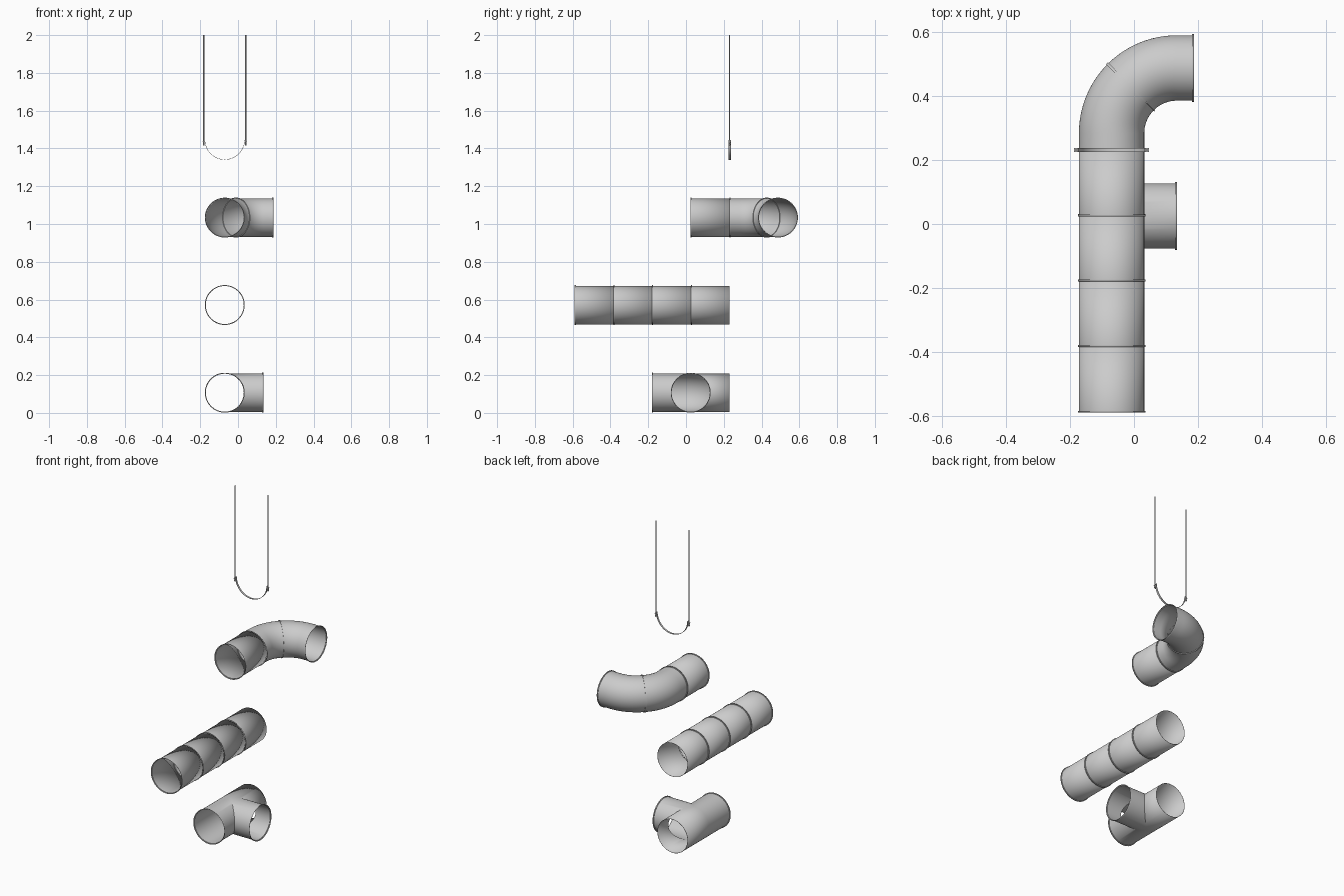
import bpy, bmesh, math
from mathutils import Vector

if "Cube" in bpy.data.objects:
    bpy.data.objects.remove(bpy.data.objects["Cube"])

N = 64                 # sides of each duct
R, RIM, W = 0.102, 0.1055, 0.006
CX = -0.07             # shared duct axis
Z_TEE, Z_RUN, Z_BEND = 0.107, 0.571, 1.034
HY, HZ = 0.231, 1.446  # hanger position


def finish(name, bm, wall=0.0):
    bmesh.ops.remove_doubles(bm, verts=bm.verts, dist=1e-5)
    bmesh.ops.recalc_face_normals(bm, faces=bm.faces)
    me = bpy.data.meshes.new(name)
    bm.to_mesh(me)
    bm.free()
    ob = bpy.data.objects.new(name, me)
    bpy.context.collection.objects.link(ob)
    bpy.ops.object.select_all(action='DESELECT')
    ob.select_set(True)
    bpy.context.view_layer.objects.active = ob
    bpy.ops.object.shade_smooth_by_angle(angle=math.radians(35))
    if wall:
        m = ob.modifiers.new("wall", 'SOLIDIFY')
        m.thickness = wall
        m.offset = -1
    return ob


def skin(bm, rings):
    vs = [[bm.verts.new(p) for p in ring] for ring in rings]
    for a, b in zip(vs, vs[1:]):
        for i in range(N):
            j = (i + 1) % N
            bm.faces.new((a[i], a[j], b[j], b[i]))


def ring(c, heading, r, shear=None):
    """Circle around c, facing heading in the xy plane; shear slides points along the heading."""
    d = Vector((math.cos(heading), math.sin(heading), 0))
    side = Vector((d.y, -d.x, 0))
    pts = []
    for i in range(N):
        a = 2 * math.pi * i / N
        u = r * math.cos(a)
        p = Vector(c) + side * u + Vector((0, 0, r * math.sin(a)))
        pts.append(p + d * shear(u) if shear else p)
    return pts


Y, X = math.pi / 2, 0.0


def straight(name, y0, y1, z):
    bm = bmesh.new()
    stations = [(y0, RIM), (y0 + W, RIM), (y0 + W, R), (y1, R)]
    skin(bm, [ring((CX, y, z), Y, r) for y, r in stations])
    return finish(name, bm, 0.0015)


# tee: two mitred halves and a side branch, welded along the saddle
bm = bmesh.new()
ty = 0.025
tc = (CX, ty, Z_TEE)
skin(bm, [ring((CX, y, Z_TEE), Y, r) for y, r in
          [(-0.18, RIM), (-0.18 + W, RIM), (-0.18 + W, R)]]
     + [ring(tc, Y, R, lambda u: -max(u, 0))])
skin(bm, [ring(tc, Y, R, lambda u: max(u, 0)), ring((CX, 0.23, Z_TEE), Y, R)])
bx = 0.134
skin(bm, [ring(tc, X, R, abs)] + [ring((x, ty, Z_TEE), X, r) for x, r in
                                  [(bx - W, R), (bx - W, RIM), (bx, RIM)]])
finish("tee_duct", bm, 0.0015)

# straight run of four sections
for i in range(4):
    y = -0.589 + i * 0.2048
    straight(f"run_section_{i + 1}", y, y + 0.2048, Z_RUN)

# elbow with its lead-in section
straight("elbow_lead_in", 0.023, 0.23, Z_BEND)
BR = 0.204
bc = Vector((CX + BR, 0.283, Z_BEND))


def arc(t, r):
    return ring(bc + BR * Vector((-math.cos(t), math.sin(t), 0)), Y - t, r)


rings = [ring((CX, y, Z_BEND), Y, r) for y, r in
         [(0.23, RIM), (0.23 + W, RIM), (0.23 + W, R)]]
mid, dt = math.pi / 4, 0.015
rings += [arc(mid * i / 12, R) for i in range(12)]
rings += [arc(mid - dt, R), arc(mid - dt, RIM), arc(mid + dt, RIM), arc(mid + dt, R)]
rings += [arc(mid + mid * i / 12, R) for i in range(1, 13)]
ex, ey = 0.187, bc.y + BR
rings += [ring((x, ey, Z_BEND), X, r) for x, r in [(ex - W, R), (ex - W, RIM), (ex, RIM)]]
bm = bmesh.new()
skin(bm, rings)
finish("elbow", bm, 0.0015)

# hanger strap: half hoop of flat band
bm = bmesh.new()
prev = None
for i in range(41):
    a = math.pi * (1 + i / 40)
    cur = [bm.verts.new((CX + r * math.cos(a), HY + y, HZ + r * math.sin(a)))
           for r, y in [(0.104, -0.006), (0.106, -0.006), (0.106, 0.006), (0.104, 0.006)]]
    if prev:
        for k in range(4):
            bm.faces.new((prev[k], prev[(k + 1) % 4], cur[(k + 1) % 4], cur[k]))
    else:
        bm.faces.new(cur)
    prev = cur
bm.faces.new(prev)
finish("hanger_strap", bm)


def cylinder(name, x, z0, z1, r, sides):
    bm = bmesh.new()
    bmesh.ops.create_cone(bm, cap_ends=True, segments=sides, radius1=r, radius2=r, depth=z1 - z0)
    bmesh.ops.translate(bm, verts=bm.verts, vec=(x, HY, (z0 + z1) / 2))
    finish(name, bm)


# threaded rods, lugs and nuts on both sides
for s, tag in ((-1, "left"), (1, "right")):
    x = CX + s * 0.111
    cylinder(f"hanger_rod_{tag}", x, 1.415, 2.0, 0.003, 12)
    for k, z in enumerate((1.421, 1.431)):
        cylinder(f"hanger_nut_{tag}_{k + 1}", x, z - 0.003, z + 0.003, 0.0055, 6)
    bm = bmesh.new()
    bmesh.ops.create_cube(bm, size=1)
    bmesh.ops.scale(bm, verts=bm.verts, vec=(0.013, 0.012, 0.002))
    bmesh.ops.translate(bm, verts=bm.verts, vec=(CX + s * 0.1105, HY, 1.436))
    finish(f"hanger_lug_{tag}", bm)
